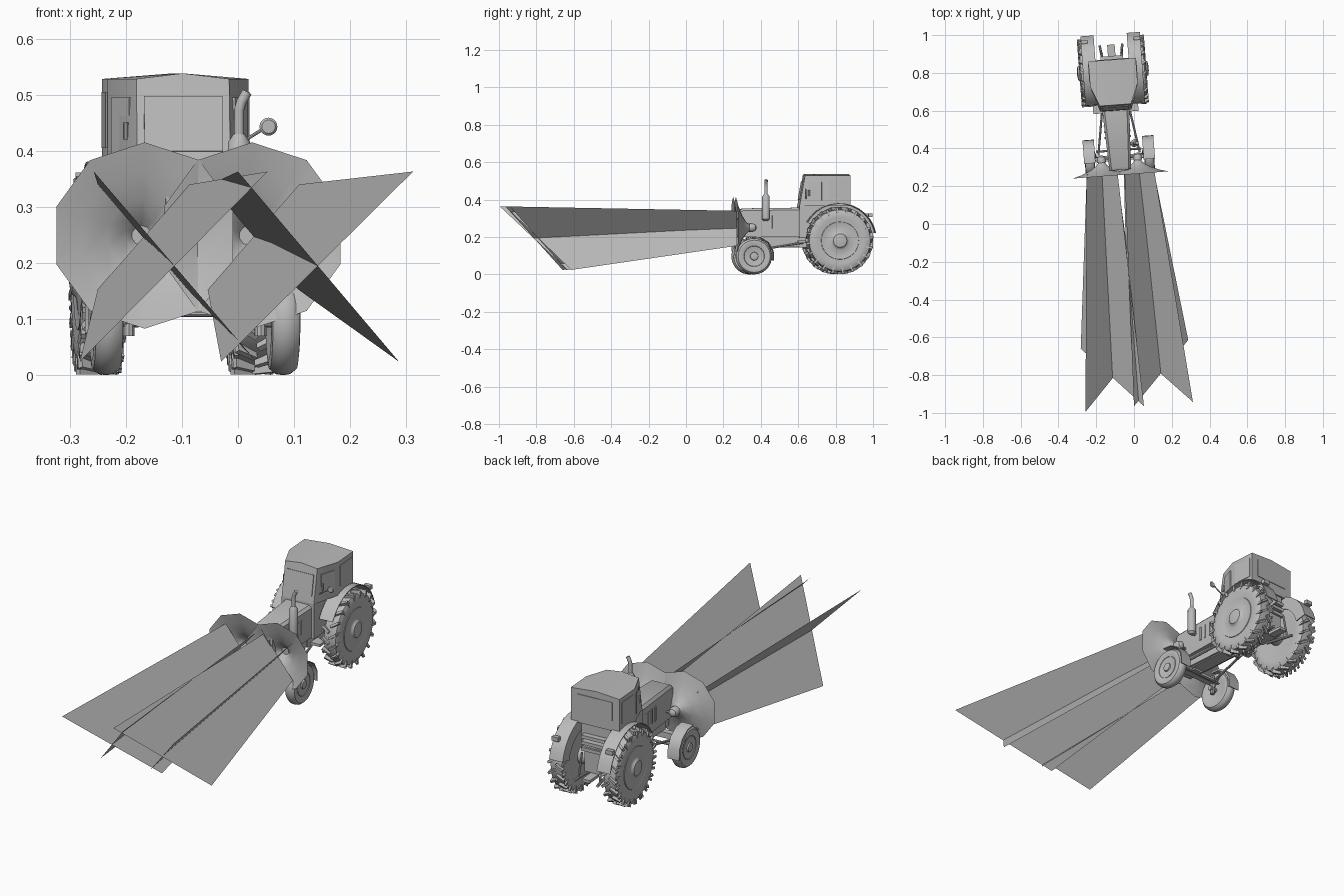
import bpy, bmesh, math
from mathutils import Matrix, Vector

if "Cube" in bpy.data.objects:
    bpy.data.objects.remove(bpy.data.objects["Cube"])

grey = bpy.data.materials.new("plain_grey")
grey.diffuse_color = (0.5, 0.5, 0.5, 1)
grey.use_nodes = True
grey.node_tree.nodes["Principled BSDF"].inputs["Base Color"].default_value = grey.diffuse_color

# The tractor is turned slightly about its rear axle
PIVOT = Matrix.Translation((-0.112, 0.81, 0))
TURN = PIVOT @ Matrix.Rotation(math.radians(4.3), 4, 'Z') @ Matrix.Translation((0, -0.81, 0))


def finish(name, bm, mat=TURN, fix=True, angle=35):
    if fix:
        bmesh.ops.recalc_face_normals(bm, faces=bm.faces)
    bm.transform(mat)
    me = bpy.data.meshes.new(name)
    bm.to_mesh(me)
    bm.free()
    me.materials.append(grey)
    me.shade_smooth()
    me.set_sharp_from_angle(angle=math.radians(angle))
    ob = bpy.data.objects.new(name, me)
    bpy.context.collection.objects.link(ob)
    return ob


def add_box(bm, c, size, rot=None):
    m = Matrix.Translation(c) @ (rot or Matrix()) @ Matrix.Diagonal((*size, 1))
    bmesh.ops.create_cube(bm, size=1, matrix=m)


def box(name, c, size, rot=None):
    bm = bmesh.new()
    add_box(bm, c, size, rot)
    return finish(name, bm)


def loft(name, rings, closed=True, caps=True, angle=35):
    bm = bmesh.new()
    vs = [[bm.verts.new(p) for p in r] for r in rings]
    n = len(vs[0])
    for a, b in zip(vs, vs[1:]):
        for i in range(n if closed else n - 1):
            j = (i + 1) % n
            bm.faces.new((a[i], a[j], b[j], b[i]))
    if caps:
        bm.faces.new(vs[0])
        bm.faces.new(vs[-1])
    return finish(name, bm, angle=angle)


def lathe(name, profile, c, n=40, axis='X', caps=True, angle=35):
    """profile: (radius, offset along axis)"""
    rings = []
    for r, o in profile:
        ring = []
        for i in range(n):
            a = 2 * math.pi * i / n
            s, k = r * math.sin(a), r * math.cos(a)
            d = {'X': (o, s, k), 'Y': (s, o, k), 'Z': (s, k, o)}[axis]
            ring.append(Vector(c) + Vector(d))
        rings.append(ring)
    return loft(name, rings, caps=caps, angle=angle)


def rod(name, a, b, r, n=10):
    a, b = Vector(a), Vector(b)
    bm = bmesh.new()
    m = Matrix.Translation((a + b) / 2) @ (b - a).to_track_quat('Z', 'Y').to_matrix().to_4x4()
    bmesh.ops.create_cone(bm, cap_ends=True, segments=n, radius1=r, radius2=r,
                          depth=(b - a).length, matrix=m)
    return finish(name, bm)


def fender(name, x0, x1, y, z, r, a0, a1, n, lip):
    """curved guard; angles from the rear horizontal, counted upwards"""
    rings = []
    for i in range(n + 1):
        a = math.radians(a0 + (a1 - a0) * i / n)
        cy, cz = math.cos(a), math.sin(a)
        rings.append([(x, y + q * cy, z + q * cz) for x, q in
                      ((x0, r - lip), (x0, r), (x1, r), (x1, r - 0.004),
                       (x0 + (x1 - x0) * 0.06, r - 0.004), (x0 + (x1 - x0) * 0.06, r - lip))])
    return loft(name, rings)


RY, RZ, FY, FZ = 0.81, 0.181, 0.35, 0.097
for s, side in ((-1, "left"), (1, "right")):
    # Rear wheel: tyre, dished rim, hub and tread lugs
    x = s * 0.138
    lathe(side + "_rear_tyre", [(0.1, -0.034), (0.125, -0.039), (0.15, -0.038), (0.164, -0.03), (0.169, 0),
          (0.164, 0.03), (0.15, 0.038), (0.125, 0.039), (0.1, 0.034)], (x, RY, RZ), 48)
    lathe(side + "_rear_rim", [(0.103, s * 0.03), (0.1, s * 0.037), (0.085, s * 0.033), (0.05, s * 0.037),
          (0.042, s * 0.04), (0.036, s * 0.048), (0.012, s * 0.052)], (x, RY, RZ), 32)
    bm = bmesh.new()
    for i in range(40):
        h = 1 if i % 2 else -1
        spin = Matrix.Rotation(math.radians(i * 9), 4, 'X')
        spot = Matrix.Translation((x, RY, RZ)) @ spin
        add_box(bm, (0, 0, 0), (0.042, 0.011, 0.018),
                spot @ Matrix.Translation((h * 0.019, 0, 0.171)) @ Matrix.Rotation(h * 0.6, 4, 'Z'))
        add_box(bm, (0, 0, 0), (0.008, 0.011, 0.03),
                spot @ Matrix.Translation((h * 0.036, h * 0.012, 0.159)))
    finish(side + "_rear_tread", bm)
    # Rear guard and its lamp
    fender(side + "_rear_fender", s * 0.088, s * 0.158, RY, RZ, 0.2, 12, 150, 12, 0.06)
    box(side + "_tail_lamp", (s * 0.14, RY + 0.165, RZ + 0.135), (0.035, 0.02, 0.02))
    # Front wheel
    x = s * 0.158
    lathe(side + "_front_tyre", [(0.056, -0.02), (0.07, -0.026), (0.086, -0.024), (0.095, -0.013), (0.097, 0),
          (0.095, 0.013), (0.086, 0.024), (0.07, 0.026), (0.056, 0.02)], (x, FY, FZ), 36)
    lathe(side + "_front_rim", [(0.058, s * 0.012), (0.055, s * 0.022), (0.048, s * 0.012), (0.024, s * 0.014),
          (0.02, s * 0.026), (0.008, s * 0.028)], (x, FY, FZ), 24)
    for i in range(5):
        a = i * 2 * math.pi / 5
        c = Vector((x + s * 0.013, FY + 0.036 * math.cos(a), FZ + 0.036 * math.sin(a)))
        rod(side + "_wheel_bolt", c, c + Vector((s * 0.006, 0, 0)), 0.007, 8)
    fender(side + "_front_fender", s * 0.128, s * 0.188, FY, FZ, 0.108, -12, 100, 4, 0.01)
    rod(side + "_fender_stay", (s * 0.12, FY, FZ), (s * 0.135, FY + 0.05, FZ + 0.09), 0.005)
    # Steering knuckle and drag link
    rod(side + "_kingpin", (s * 0.118, FY, 0.07), (s * 0.118, FY, 0.165), 0.011)
    rod(side + "_stub_axle", (s * 0.1, FY, FZ), (s * 0.158, FY, FZ), 0.012)
    rod(side + "_drag_link", (s * 0.11, FY + 0.02, 0.13), (s * 0.07, 0.62, 0.17), 0.006)
    # Headlamp and its bracket
    lathe(side + "_headlamp", [(0.023, -0.015), (0.024, 0), (0.018, 0.016), (0.006, 0.024)],
          (s * 0.096, 0.345, 0.25), 16, 'Y')
    rod(side + "_lamp_bracket", (s * 0.05, 0.35, 0.245), (s * 0.096, 0.35, 0.245), 0.006)
    # Ten-sided flared light bowl
    lathe(side + "_light_bowl", [(0.166, 0.258), (0.115, 0.272), (0.065, 0.292), (0.03, 0.315), (0.012, 0.337)],
          (s * 0.096, 0, 0.249), 10, 'Y', caps=False, angle=60)
    # Cab side panes: slanted front door pane and rear pane
    slant = Matrix.Rotation(s * math.atan2(0.043, -0.11) + math.pi * (s < 0), 4, 'Z')
    door = Matrix.Rotation(-s * math.atan2(0.043, 0.11), 4, 'Z')
    box(side + "_door_pane", (s * 0.106, 0.682, 0.445), (0.005, 0.075, 0.1), door)
    box(side + "_side_pane", (s * 0.126, 0.805, 0.455), (0.005, 0.1, 0.1))
    rod(side + "_door_handle", (s * 0.1, 0.65, 0.42), (s * 0.1, 0.65, 0.45), 0.005)
    # Step and rear lower link
    box(side + "_step", (s * 0.095, 0.62, 0.175), (0.05, 0.06, 0.012))
    rod(side + "_lower_link", (s * 0.04, 0.8, 0.13), (s * 0.06, 0.95, 0.12), 0.007)
    rod(side + "_lift_rod", (s * 0.05, 0.9, 0.24), (s * 0.055, 0.92, 0.125), 0.005)


# Cab with slanted front corners and a shallow peaked roof
def cab_ring(z, front, peak=0):
    return [(-0.126, 0.87, z), (0, 0.87, z + peak), (0.126, 0.87, z), (0.126, 0.737, z),
            (0.083, front, z), (0, front, z + peak), (-0.083, front, z), (-0.126, 0.737, z)]


cab = loft("cab", [cab_ring(0.365, 0.6), cab_ring(0.528, 0.63, 0.01)], caps=False)
bm = bmesh.new()
top = [bm.verts.new(p) for p in cab_ring(0.528, 0.63, 0.01)]
bm.faces.new((top[1], top[2], top[3], top[4], top[5]))
bm.faces.new((top[1], top[5], top[6], top[7], top[0]))
finish("cab_roof", bm)
bm = bmesh.new()
bm.faces.new([bm.verts.new(p) for p in cab_ring(0.365, 0.6)])
finish("cab_floor", bm)
box("cab_lower_body", (0, 0.69, 0.28), (0.166, 0.18, 0.172))
box("windscreen", (0, 0.613, 0.448), (0.14, 0.005, 0.1), Matrix.Rotation(-0.18, 4, 'X'))
box("rear_window", (0, 0.87, 0.46), (0.18, 0.006, 0.09))

# Bonnet, slightly narrower at the nose, with grille and side louvres
loft("bonnet", [[(-w, y, 0.2), (-w, y, t - 0.012), (-w + 0.012, y, t), (w - 0.012, y, t),
                 (w, y, t - 0.012), (w, y, 0.2)] for w, y, t in ((0.056, 0.285, 0.345), (0.058, 0.3, 0.353),
                                                               (0.072, 0.61, 0.357))])
box("grille", (0, 0.284, 0.275), (0.085, 0.006, 0.11))
for s in (-1, 1):
    for i in range(4):
        box("bonnet_louvre", (s * 0.067, 0.46 + i * 0.03, 0.28), (0.006, 0.01, 0.07))

# Engine, chassis and drive line
box("engine", (0, 0.47, 0.185), (0.09, 0.28, 0.07))
box("chassis", (0, 0.45, 0.165), (0.07, 0.33, 0.04))
box("gearbox", (0, 0.7, 0.19), (0.1, 0.2, 0.09))
box("rear_housing", (0, 0.82, 0.2), (0.1, 0.12, 0.12))
rod("rear_axle", (-0.13, RY, RZ), (0.13, RY, RZ), 0.04, 20)
box("front_axle", (0, FY, 0.135), (0.236, 0.03, 0.028))
box("axle_pivot", (0, FY, 0.165), (0.05, 0.06, 0.06))
rod("tie_rod", (-0.12, FY + 0.04, 0.11), (0.12, FY + 0.04, 0.11), 0.006)
for i in range(3):
    box("lift_plate", (0, 0.875, 0.25 + i * 0.03), (0.12, 0.03, 0.016))
box("rear_panel", (0, 0.85, 0.315), (0.15, 0.025, 0.1))
box("tow_hitch", (0, 0.91, 0.13), (0.04, 0.08, 0.014))

# Exhaust with muffler and bent tip
lathe("muffler", [(0.01, 0.285), (0.02, 0.295), (0.02, 0.415), (0.01, 0.43)], (0.085, 0.42, 0), 16, 'Z')
for a, b in (((0.085, 0.42, 0.42), (0.085, 0.42, 0.475)), ((0.085, 0.42, 0.472), (0.09, 0.42, 0.49)),
             ((0.09, 0.42, 0.488), (0.099, 0.42, 0.505))):
    rod("exhaust_pipe", a, b, 0.009, 12)
rod("exhaust_elbow", (0.04, 0.42, 0.295), (0.085, 0.42, 0.295), 0.009, 12)

# Mirror on its arm
rod("mirror_arm", (0.09, 0.635, 0.405), (0.15, 0.63, 0.443), 0.003, 8)
lathe("mirror", [(0.012, -0.004), (0.016, 0), (0.012, 0.004)], (0.153, 0.628, 0.443), 20, 'Y')

# Light beams: two crossed sheets per lamp (near top, near bottom, far bottom, far top)
beams = {
    "left_beam_falling": ((-0.25, 0.262, 0.34), (-0.09, 0.262, 0.153), (0.033, -0.635, 0.024), (-0.257, -0.995, 0.363)),
    "left_beam_rising": ((-0.086, 0.262, 0.34), (-0.25, 0.262, 0.153), (-0.282, -0.66, 0.024), (0.053, -0.965, 0.363)),
    "right_beam_falling": ((-0.05, 0.272, 0.34), (0.107, 0.272, 0.153), (0.287, -0.614, 0.024), (0, -0.965, 0.363)),
    "right_beam_rising": ((0.109, 0.272, 0.34), (-0.054, 0.272, 0.153), (-0.03, -0.64, 0.024), (0.312, -0.942, 0.363)),
}
for name, quad in beams.items():
    bm = bmesh.new()
    bm.faces.new([bm.verts.new(p) for p in quad])
    finish(name, bm, Matrix(), fix=False)
